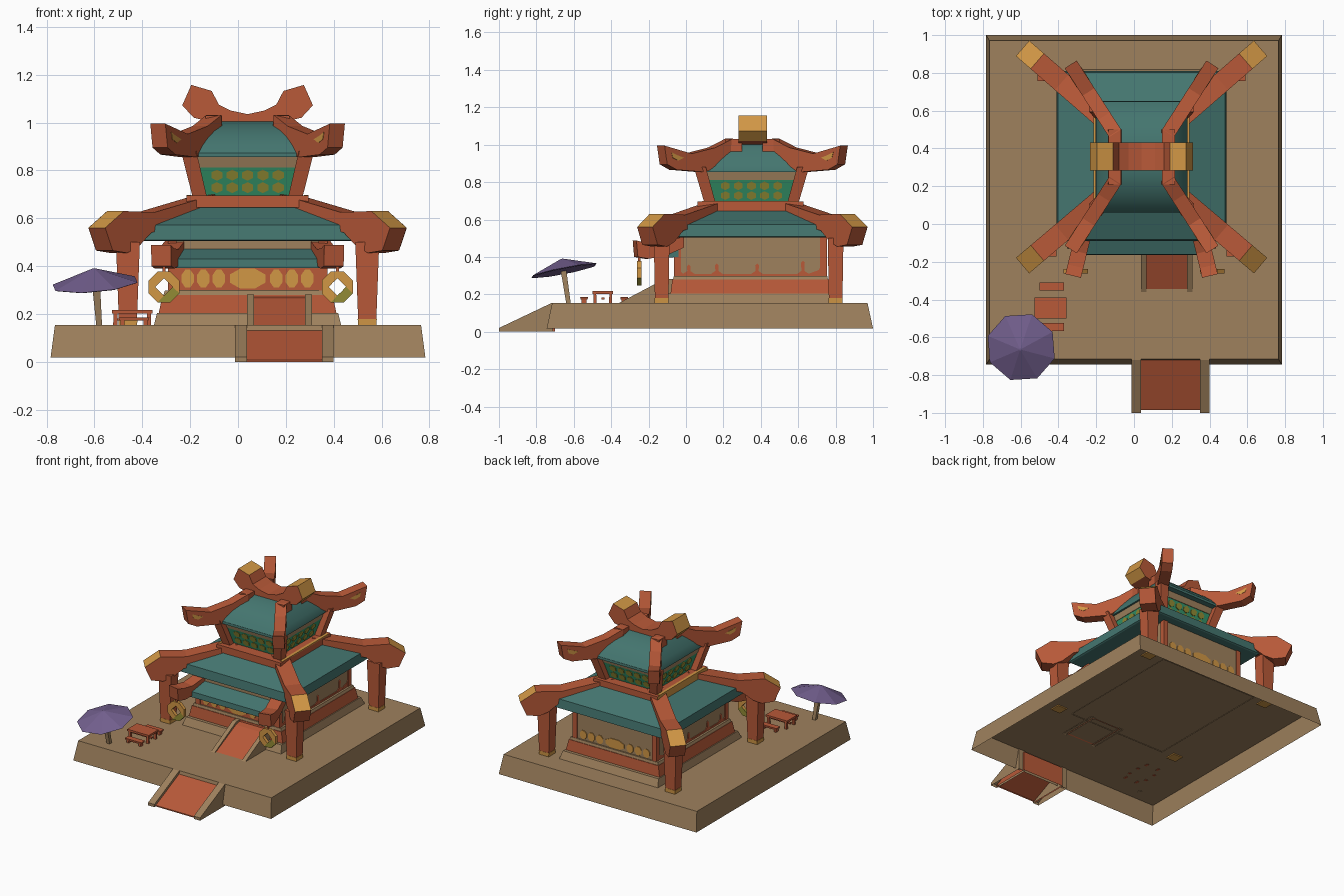
import bpy, bmesh, math
from mathutils import Vector, Matrix

if "Cube" in bpy.data.objects:
    bpy.data.objects.remove(bpy.data.objects["Cube"])

CX, CY = 0.04, 0.35          # centre of the pavilion


def mat(name, r, g, b):
    m = bpy.data.materials.new(name)
    m.diffuse_color = (r, g, b, 1)
    m.use_nodes = True
    m.node_tree.nodes["Principled BSDF"].inputs["Base Color"].default_value = m.diffuse_color
    return m


BROWN = mat("stone_brown", .345, .22, .11)
RED = mat("painted_red", .48, .10, .04)
TEAL = mat("roof_teal", .058, .18, .16)
GOLD = mat("gold", .64, .31, .06)
GREEN = mat("panel_green", .035, .29, .14)
OLIVE = mat("olive", .29, .26, .035)
PURPLE = mat("parasol_purple", .17, .115, .27)


def loft(name, rings, mats, rule=None, hollow=False):
    """Solid through closed rings of points; rule(face) picks the material slot."""
    bm = bmesh.new()
    vs = [[bm.verts.new(p) for p in ring] for ring in rings]
    n = len(rings[0])
    for a, b in zip(vs, vs[1:]):
        for i in range(n):
            bm.faces.new((a[i], a[(i + 1) % n], b[(i + 1) % n], b[i]))
    bm.faces.new(vs[0])
    bm.faces.new(vs[-1])
    bmesh.ops.recalc_face_normals(bm, faces=bm.faces[:])
    bm.normal_update()
    if hollow:                # open underside
        bmesh.ops.delete(bm, geom=[f for f in bm.faces if f.normal.z < -.9], context='FACES')
    if rule:
        for f in bm.faces:
            f.material_index = rule(f)
    me = bpy.data.meshes.new(name)
    bm.to_mesh(me)
    bm.free()
    for m in mats if isinstance(mats, list) else [mats]:
        me.materials.append(m)
    ob = bpy.data.objects.new(name, me)
    bpy.context.collection.objects.link(ob)
    return ob


def rect(cx, cy, hx, hy, z):
    return [(cx - hx, cy - hy, z), (cx + hx, cy - hy, z), (cx + hx, cy + hy, z), (cx - hx, cy + hy, z)]


def tiers(name, cx, cy, levels, mats, rule=None, hollow=False):
    """Stacked rectangles: levels are (half x, half y, z)."""
    return loft(name, [rect(cx, cy, *l) for l in levels], mats, rule, hollow)


def side_extrude(name, x0, x1, pts, m, hollow=False):
    """(y, z) profile extruded along x."""
    return loft(name, [[(x, y, z) for y, z in pts] for x in (x0, x1)], m, None, hollow)


def beam(name, p0, p1, prof, w, mats, rule=None):
    """Vertical plank from p0 to p1; profile is (fraction along, z)."""
    a, b = Vector(p0), Vector(p1)
    side = Vector((-(b - a).y, (b - a).x)).normalized() * w / 2
    rings = []
    for s in (-1, 1):
        ring = []
        for t, z in prof:
            p = a.lerp(b, t) + side * s
            ring.append((p.x, p.y, z))
        rings.append(ring)
    return loft(name, rings, mats, rule)


def plate(name, pts, axis, sign, dist, m, cy=CY):
    """Thin painted plate of (u, z) points on a wall; dist(z) = wall distance from centre."""
    rings = []
    for off in (-.002, .005):
        ring = []
        for u, z in pts:
            d = sign * (dist(z) + off)
            ring.append((CX + d, cy + u, z) if axis == 'x' else (CX + u, cy + d, z))
        rings.append(ring)
    return loft(name, rings, m)


def oval(u, z, ru, rz, n=8):
    return [(u + ru * math.cos(2 * math.pi * (i + .5) / n), z + rz * math.sin(2 * math.pi * (i + .5) / n))
            for i in range(n)]


CORNERS = [(sx, sy) for sx in (-1, 1) for sy in (-1, 1)]

# terrace (open underneath) and ramps
tiers("terrace", 0, .1275, [(.783, .8725, .018), (.765, .843, .153)], BROWN, hollow=True)
side_extrude("entrance_ramp", .03, .365, [(-.985, 0), (-.70, 0), (-.70, .14), (-.985, .008)], RED, True)
for x in (-.012, .35):
    side_extrude("entrance_ramp_rail", x, x + .05,
                 [(-1, 0), (-.71, 0), (-.71, .153), (-.72, .153), (-1, .02)], BROWN, True)
side_extrude("door_ramp", .06, .285, [(-.35, .15), (-.08, .15), (-.08, .272), (-.12, .262)], RED, True)
for x in (.037, .28):
    side_extrude("door_ramp_rail", x, x + .03,
                 [(-.365, .15), (-.07, .15), (-.07, .282), (-.115, .282)], BROWN, True)

# main hall
HY = .345
tiers("plinth", CX, HY, [(.392, .475, .15), (.378, .45, .205)], BROWN, hollow=True)
tiers("red_footing", CX, HY, [(.372, .428, .2), (.355, .418, .28)], RED, hollow=True)
tiers("footing_ledge", CX, HY, [(.352, .414, .28), (.345, .41, .298)], BROWN, hollow=True)
tiers("hall_wall", CX, HY, [(.325, .40, .29), (.325, .40, .53)], BROWN, hollow=True)
for sx, sy in CORNERS:
    tiers("hall_corner_post", CX + sx * .315, HY + sy * .39, [(.018, .018, .29), (.018, .018, .53)], RED)

# painted hall walls: red band with gold medallions, side walls with low red spikes
plate("front_red_band", [(-.31, .30), (.31, .30), (.31, .40), (-.31, .40)], 'y', -1, lambda z: .40, RED, HY)
for sy in (-1, 1):
    for u, ru, rz in [(0, .08, .045)] + [(s * k, .028, .04) for s in (-1, 1) for k in (.12, .185, .25)]:
        plate("gold_medallion", oval(u, .348 if sy < 0 else .335, ru, rz if sy < 0 else rz * .8),
              'y', sy, lambda z: .405 if sy < 0 else .40, GOLD, HY)
for sx in (-1, 1):
    pts = [(-.38, .295), (.38, .295), (.38, .36), (.365, .33)]
    for u, h in ((.28, .38), (.035, .365), (-.18, .365), (-.33, .36)):
        pts += [(u + .03, .31), (u + .008, .325), (u + .01, h - .01), (u, h), (u - .01, h - .01),
                (u - .008, .325), (u - .03, .31)]
    plate("side_wall_spikes", pts + [(-.38, .33)], 'x', sx, lambda z: .325, RED, HY)

# lower roof and front awning
tiers("lower_roof", CX, .36, [(.44, .44, .505), (.45, .45, .51), (.443, .443, .572), (.22, .25, .66)], TEAL)
side_extrude("front_awning", -.275, .375, [(-.04, .40), (-.165, .392), (-.162, .43), (-.04, .478)], TEAL)

# lower corner beams with gold-topped ends, posts below
tip = lambda f: 1 if f.normal.z > .3 and f.calc_center_median().z < .61 and len(f.verts) == 4 \
    and abs(f.calc_center_median().x - CX) > .54 else 0
low_prof = [(0, .70), (.55, .625), (.83, .63), (1, .56), (.93, .465), (.80, .455), (.70, .48), (.58, .54), (0, .62)]
for sx, sy in CORNERS:
    beam("lower_corner_beam", (CX + sx * .17, CY + sy * .18), (CX + sx * .63, .355 + sy * .575),
         low_prof, .108, [RED, GOLD], tip)
    px, py = CX + sx * .5, .335 + sy * .465
    tiers("corner_post", px, py, [(.037, .036, .15), (.05, .042, .50)], RED)
    tiers("corner_post_foot", px, py, [(.038, .037, .146), (.04, .038, .18)], GOLD)

# awning brackets and hanging rings
br_prof = [(0, .51), (.5, .47), (.8, .475), (1, .488), (.97, .40), (.75, .39), (.4, .405), (0, .45)]
for sx in (-1, 1):
    beam("awning_bracket", (CX + sx * .30, -.02), (CX + sx * .362, -.275), br_prof, .085, RED)
    ring_x, ring_z = CX + .013 + sx * .362, .313
    rings = []
    for k, y in ((1, -.262), (1, -.238), (0, -.238), (0, -.262), (1, -.262)):
        ring = []
        for i in range(8):
            a = math.pi * (i + .5) / 4 if k else math.pi * (i + 1) / 4
            r = .07 if k else (.036 if i % 2 else .026)
            ring.append((ring_x + r * math.cos(a), y, ring_z + r * math.sin(a)))
        rings.append(ring)
    ob = loft("hanging_ring", rings, [GOLD, OLIVE])
    bm = bmesh.new()
    bm.from_mesh(ob.data)
    bmesh.ops.delete(bm, geom=[f for f in bm.faces if len(f.verts) == 8], context='FACES')
    bmesh.ops.remove_doubles(bm, verts=bm.verts[:], dist=.0005)
    bmesh.ops.recalc_face_normals(bm, faces=bm.faces[:])
    for f in bm.faces:
        c = f.calc_center_median()
        f.material_index = 1 if c.x > ring_x - .005 and c.z < ring_z - .01 else 0
    bm.to_mesh(ob.data)
    bm.free()
    tiers("ring_hanger", ring_x, -.25, [(.006, .006, .375), (.006, .006, .41)], RED)

# upper storey
tiers("storey_trim", CX, .345, [(.255, .283, .645), (.255, .283, .695)], [RED, GOLD],
      lambda f: 1 if f.normal.x < -.9 else 0)
for sx in (-1, 1):
    tiers("trim_gold_edge", CX + sx * .245, .345, [(.01, .26, .69), (.01, .26, .698)], GOLD)
tiers("upper_wall", CX, CY, [(.185, .21, .69), (.22, .245, .815)], GREEN, hollow=True)
tiers("upper_wall_band", CX, CY, [(.222, .248, .812), (.232, .262, .868)], BROWN)
for axis, base in (('y', .21), ('x', .185)):
    for sign in (-1, 1):
        for z in (.728, .78):
            for i in range(5):
                plate("panel_leaf", oval((i - 2) * (.064 if axis == 'y' else .07), z, .027, .023, 6), axis, sign,
                      lambda q: base + (q - .69) * .28, OLIVE)
for sx, sy in CORNERS:
    loft("upper_corner_post", [rect(CX + sx * .2, CY + sy * .222, .03, .03, .69),
                               rect(CX + sx * .246, CY + sy * .276, .032, .032, .88)], RED)

# curved upper roof, smooth along the slope
arc = [(.243, .295, .855), (.24, .294, .872), (.222, .268, .905), (.199, .232, .938),
       (.176, .188, .967), (.152, .135, .99), (.128, .07, 1.005)]
roof = tiers("upper_roof", CX, .355, arc, TEAL)
bpy.context.view_layer.objects.active = roof
roof.select_set(True)
bpy.ops.object.shade_smooth_by_angle(angle=math.radians(30))
roof.select_set(False)

# upper corner beams with upturned tips and small gold inlays
up_prof = [(0, 1.032), (.25, .985), (.6, .952), (1, .995), (.96, .895), (.82, .866), (.45, .855), (.35, .86), (0, .96)]
inlay = [(.72, .93), (.82, .945), (.9, .96), (.88, .93), (.8, .915)]
for sx, sy in CORNERS:
    a, b = (CX + sx * .14, .355 + sy * .125), (CX + sx * .375, .355 + sy * .49)
    beam("upper_corner_beam", a, b, up_prof, .075, RED)
    beam("beam_inlay", a, b, inlay, .079, GOLD)
    tiers("beam_shoulder", CX + sx * .142, .355 + sy * .10, [(.036, .045, .96), (.034, .045, 1.03)], RED)

# ridge with horned ends, gold outside
half = [(0, 1.035), (.07, 1.05), (.12, 1.075), (.15, 1.132), (.235, 1.157), (.273, 1.072), (.225, 1.02), (.14, 1.0)]
prof = half + [(0, 1.0)] + [(-x, z) for x, z in reversed(half[1:])]
loft("ridge", [[(CX + x, y, z) for x, z in prof] for y in (.282, .432)], [RED, GOLD],
     lambda f: 1 if abs(f.normal.y) < .5 and (f.calc_center_median().z > 1.11 or
                                              abs(f.calc_center_median().x - CX) > .24) else 0)

# parasol: tilted eight-sided cone on a leaning pole
tilt = Matrix.Translation((-.597, -.652, .327)) @ Matrix.Rotation(math.radians(11), 4, 'X') \
    @ Matrix.Rotation(math.radians(-5), 4, 'Y')
loft("parasol_canopy", [[tilt @ Vector((r * math.cos(a), r * math.sin(a), z))
                         for a in [math.pi * (i + .6) / 4 for i in range(8)]]
                        for r, z in ((.175, -.004), (.187, 0), (.006, .064))], PURPLE)
loft("parasol_pole", [rect(-.58, -.628, .012, .012, .15), rect(-.597, -.662, .018, .016, .375)], BROWN)

# table and two benches
tiers("table_top", -.4425, -.445, [(.085, .055, .203), (.085, .055, .217)], RED)
tiers("table_rail", -.4425, -.445, [(.075, .008, .172), (.075, .008, .182)], RED)
for sx, sy in CORNERS:
    tiers("table_leg", -.4425 + sx * .07, -.445 + sy * .042, [(.009, .008, .15), (.008, .007, .205)], RED)
for y in (-.545, -.33):
    tiers("bench_seat", -.435, y, [(.06, .019, .172), (.065, .021, .186)], RED)
    for s in (-1, 1):
        tiers("bench_leg", -.435 + s * .048, y, [(.008, .014, .15), (.008, .014, .175)], RED)
